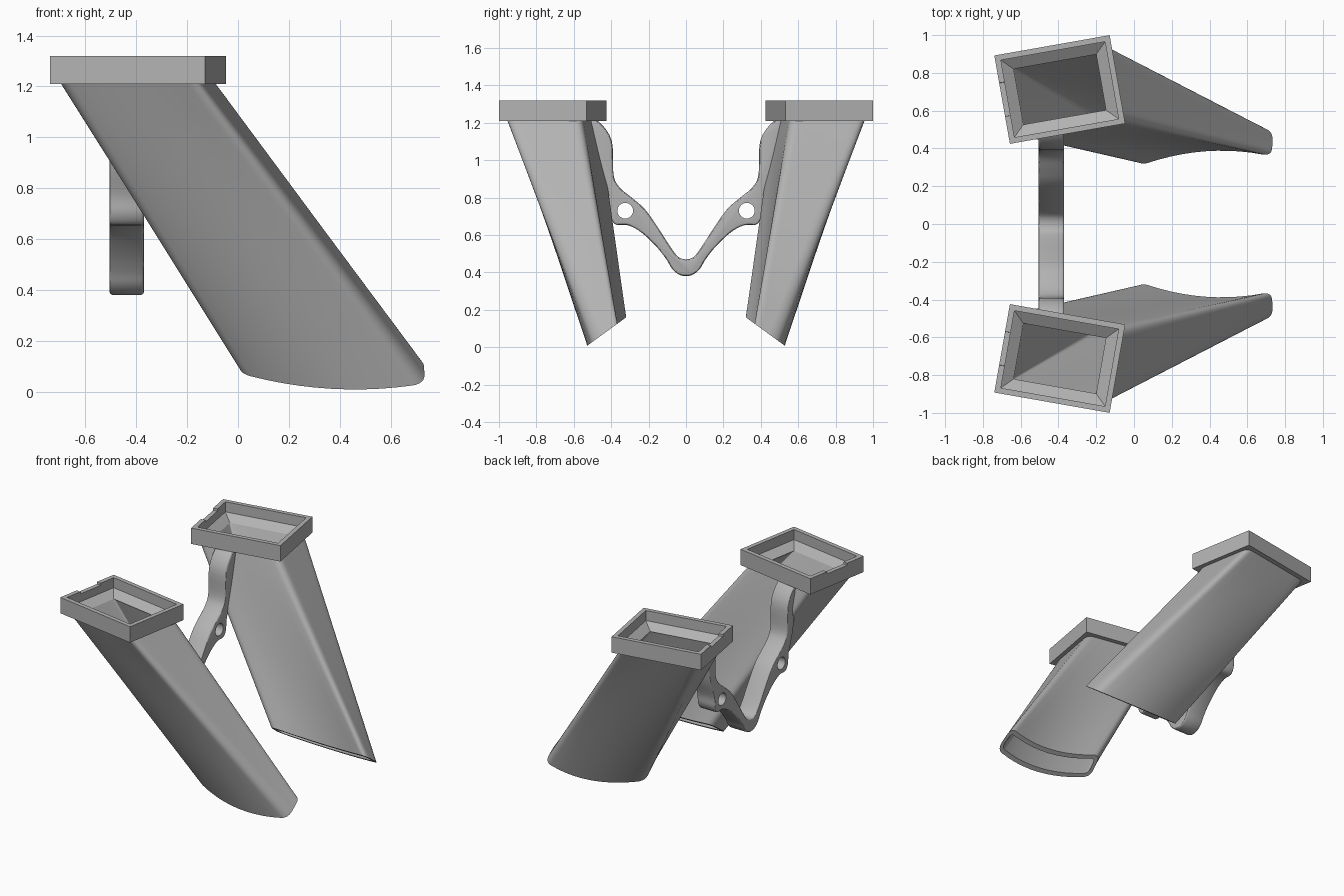
import bpy, bmesh
from mathutils import Vector, Matrix
from math import radians, pi

cube = bpy.data.objects.get("Cube")
if cube:
    bpy.data.objects.remove(cube, do_unlink=True)

grey = bpy.data.materials.new("plain grey")
grey.use_nodes = True
COLOUR = (0.45, 0.45, 0.45, 1)
grey.diffuse_color = COLOUR
grey.node_tree.nodes["Principled BSDF"].inputs["Base Color"].default_value = COLOUR

CENTRE = Vector((-0.393, -0.712))
TURN = Matrix.Rotation(radians(-10), 2)
TOP_Z = 1.212


def finish(name, bm):
    bmesh.ops.recalc_face_normals(bm, faces=bm.faces)
    mesh = bpy.data.meshes.new(name)
    bm.to_mesh(mesh)
    bm.free()
    mesh.materials.append(grey)
    obj = bpy.data.objects.new(name, mesh)
    bpy.context.collection.objects.link(obj)
    return obj


def closed_loft(name, rings, side):
    """Skin rings of points, joining the last ring back to the first."""
    bm = bmesh.new()
    loops = [[bm.verts.new((p[0], p[1] * side, p[2])) for p in r] for r in rings]
    for k, a in enumerate(loops):
        b = loops[(k + 1) % len(loops)]
        for i in range(len(a)):
            j = (i + 1) % len(a)
            bm.faces.new((a[i], a[j], b[j], b[i]))
    return finish(name, bm)


def rectangle(hw, hd):
    return [CENTRE + TURN @ Vector(c) for c in
            ((-hw, -hd), (hw, -hd), (hw, hd), (-hw, hd))]


def inset(quad, t):
    out = []
    for i, c in enumerate(quad):
        e1 = (quad[(i + 1) % 4] - c).normalized()
        e2 = (quad[i - 1] - c).normalized()
        out.append(c + t * (e1 + e2))
    return out


def rounded(quad, radius, steps=6, along=10):
    """Quad outline with rounded corners and evenly split sides."""
    pts = []
    for i, c in enumerate(quad):
        prev, nxt, after = quad[i - 1], quad[(i + 1) % 4], quad[(i + 2) % 4]
        a = c + (prev - c).normalized() * radius
        b = c + (nxt - c).normalized() * radius
        for k in range(steps + 1):
            t = k / steps
            pts.append(a * (1 - t) ** 2 + c * 2 * t * (1 - t) + b * t * t)
        end = nxt + (c - nxt).normalized() * radius
        pts += [b.lerp(end, k / along) for k in range(1, along)]
    return pts


def slot(quad, radius):
    """Bowed outlet outline lying on a slanted plane."""
    ring = []
    for p in rounded(quad, radius):
        y = p.y - 0.055 * max(0, 1 - ((p.x - 0.38) / 0.36) ** 2)
        ring.append(Vector((p.x, y, 0.727 * (y + 0.54))))
    return ring


def duct(name, side):
    outlet = [Vector(c) for c in
              ((0.0, -0.445), (0.735, -0.495), (0.73, -0.355), (0.025, -0.305))]
    top_out = [p.to_3d() + Vector((0, 0, TOP_Z)) for p in rounded(rectangle(0.28, 0.205), 0.05)]
    top_in = [p.to_3d() + Vector((0, 0, TOP_Z)) for p in rounded(rectangle(0.227, 0.155), 0.01)]
    low_out, low_in = slot(outlet, 0.05), slot(inset(outlet, 0.024), 0.03)
    n = 10
    rings = [[a.lerp(b, k / n) for a, b in zip(top_out, low_out)] for k in range(n + 1)]
    rings += [[a.lerp(b, k / n) for a, b in zip(low_in, top_in)] for k in range(n + 1)]
    closed_loft(name, rings, side)


def flange(name, side):
    """Rectangular collar with a raised rim, funnel floor and shallow notch."""
    rings = []
    for off, z, dip in ((0, 1.21, 0), (0, 1.32, 0.015), (0.03, 1.32, 0.015),
                        (0.03, 1.25, 0), (0.088, 1.21, 0)):
        quad = rectangle(0.31 - off, 0.2375 - off)
        ring = [(p.x, p.y, z) for p in quad]
        for v, low in ((0.09, 0), (0.089, 1), (-0.089, 1), (-0.09, 0)):
            p = CENTRE + TURN @ Vector((off - 0.31, v))
            ring.append((p.x, p.y, z - dip * low))
        rings.append(ring)
    closed_loft(name, rings, side)


def smooth_loop(pts, steps=4):
    """Closed Catmull-Rom curve through the points."""
    out, n = [], len(pts)
    for i in range(n):
        a, b, c, d = (Vector(pts[(i + k) % n]) for k in (-1, 0, 1, 2))
        for s in range(steps):
            t = s / steps
            out.append(0.5 * (2 * b + (c - a) * t + (2 * a - 5 * b + 4 * c - d) * t ** 2
                              + (3 * b - a - 3 * c + d) * t ** 3))
    return out


for label, side in (("front", 1), ("back", -1)):
    duct(label + "_duct", side)
    flange(label + "_flange", side)

# V-shaped bracket joining the ducts
half = [(0.03, 0.476), (0.075, 0.524), (0.15, 0.64), (0.22, 0.738), (0.29, 0.8),
        (0.355, 0.855), (0.388, 0.925), (0.396, 1.1), (0.46, 1.2), (0.52, 1.205),
        (0.475, 1.0), (0.45, 0.88), (0.412, 0.77), (0.405, 0.7), (0.375, 0.656),
        (0.31, 0.652), (0.24, 0.615), (0.16, 0.54), (0.105, 0.47), (0.075, 0.42),
        (0.04, 0.39)]
outline = smooth_loop(half + [(0, 0.38)] + [(-y, z) for y, z in reversed(half)])
bm = bmesh.new()
face = bm.faces.new([bm.verts.new((-0.505, p.x, p.y)) for p in outline])
grown = bmesh.ops.extrude_face_region(bm, geom=[face])["geom"]
bmesh.ops.translate(bm, vec=(0.135, 0, 0),
                    verts=[g for g in grown if isinstance(g, bmesh.types.BMVert)])
bracket = finish("bracket", bm)
bevel = bracket.modifiers.new("soft edges", "BEVEL")
bevel.width, bevel.segments, bevel.angle_limit = 0.012, 3, radians(60)

# Pin holes through the bracket
bm = bmesh.new()
for y in (-0.325, 0.325):
    place = Matrix.Translation((-0.44, y, 0.73)) @ Matrix.Rotation(pi / 2, 4, "Y")
    bmesh.ops.create_cone(bm, cap_ends=True, segments=32, radius1=0.042,
                          radius2=0.042, depth=0.4, matrix=place)
cutter = finish("hole_cutter", bm)
cutter.hide_render = True
cut = bracket.modifiers.new("pin holes", "BOOLEAN")
cut.object, cut.operation, cut.solver = cutter, "DIFFERENCE", "EXACT"
bpy.context.view_layer.objects.active = bracket
for m in ("soft edges", "pin holes"):
    bpy.ops.object.modifier_apply(modifier=m)
bpy.data.objects.remove(cutter, do_unlink=True)

# Smooth shading with crisp edges
for obj in bpy.context.scene.objects:
    obj.select_set(obj.type == "MESH")
bpy.ops.object.shade_smooth_by_angle(angle=radians(30))
